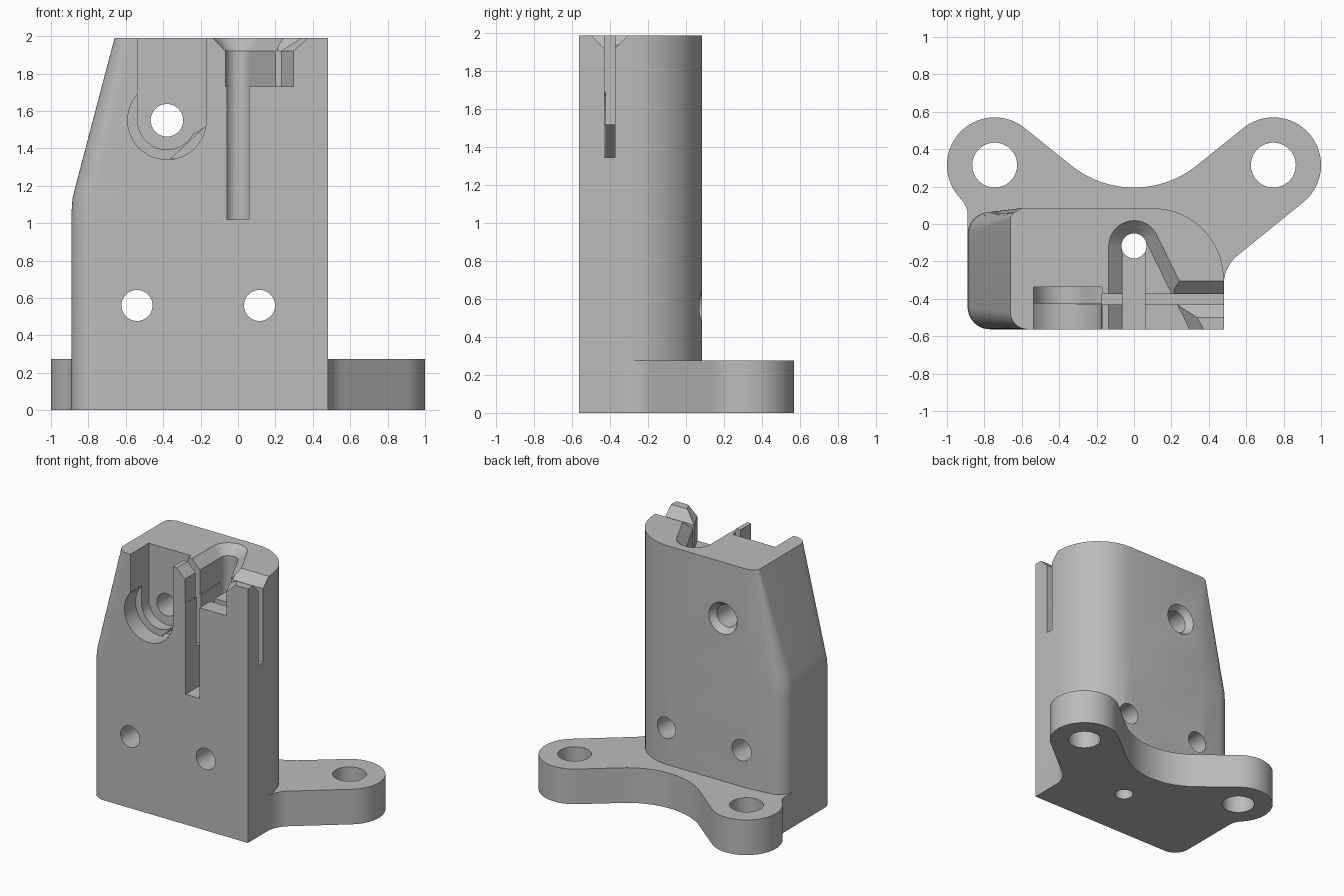
import bpy, bmesh, math
from mathutils import Vector

if "Cube" in bpy.data.objects:
    bpy.data.objects.remove(bpy.data.objects["Cube"])

TOP, FRONT, BACK = 1.99, -0.563, 0.085


def arc(cx, cy, r, a0, a1, n=24):
    """Points on an arc, angles in degrees."""
    return [(cx + r * math.cos(math.radians(a0 + (a1 - a0) * i / n)),
             cy + r * math.sin(math.radians(a0 + (a1 - a0) * i / n))) for i in range(n + 1)]


def rounded(corners, n=10):
    """Polygon of (x, y, radius) corners; radius 0 stays sharp."""
    out = []
    for i, (x, y, r) in enumerate(corners):
        p = Vector((x, y))
        if r == 0:
            out.append((x, y))
            continue
        a = (Vector(corners[i - 1][:2]) - p).normalized()
        b = (Vector(corners[(i + 1) % len(corners)][:2]) - p).normalized()
        half = a.angle(b) / 2
        t = r / math.tan(half)
        c = p + (a + b).normalized() * (r / math.sin(half))
        u, v = p + a * t - c, p + b * t - c
        turn = math.pi - 2 * half
        for k in range(n + 1):
            f = k / n
            q = c + (u * math.sin((1 - f) * turn) + v * math.sin(f * turn)) / math.sin(turn)
            out.append((q.x, q.y))
    return out


def loft(name, rings):
    """Closed solid through rings of 3D points with equal counts."""
    bm = bmesh.new()
    loops = [[bm.verts.new(p) for p in ring] for ring in rings]
    n = len(loops[0])
    for lo, hi in zip(loops, loops[1:]):
        for i in range(n):
            bm.faces.new((lo[i], lo[(i + 1) % n], hi[(i + 1) % n], hi[i]))
    bm.faces.new(loops[0][::-1])
    bm.faces.new(loops[-1])
    bmesh.ops.recalc_face_normals(bm, faces=bm.faces)
    mesh = bpy.data.meshes.new(name)
    bm.to_mesh(mesh)
    bm.free()
    obj = bpy.data.objects.new(name, mesh)
    bpy.context.collection.objects.link(obj)
    return obj


def prism(name, pts, lo, hi, axis="z"):
    """Extrude a 2D outline along an axis (outline in xy, xz or yz)."""
    place = {"z": lambda a, b, d: (a, b, d),
             "y": lambda a, b, d: (a, d, b),
             "x": lambda a, b, d: (d, a, b)}[axis]
    return loft(name, [[place(a, b, d) for a, b in pts] for d in (lo, hi)])


def circle(cx, cy, r, n=48):
    return arc(cx, cy, r, 0, 360, n)[:-1]


def rect(x0, y0, x1, y1):
    return [(x0, y0), (x1, y0), (x1, y1), (x0, y1)]


def combine(target, other, operation):
    mod = target.modifiers.new(operation, "BOOLEAN")
    mod.operation, mod.solver, mod.object = operation, "EXACT", other
    bpy.context.view_layer.objects.active = target
    bpy.ops.object.modifier_apply(modifier=mod.name)
    bpy.data.objects.remove(other)


# Upright block: left side leans inward near the top, big round at back right
def block_ring(z, left, r_front, r_back):
    pts = rounded([(left, FRONT, r_front), (0.48, FRONT, 0), (0.48, BACK, 0.38),
                   (-0.60, BACK, 0), (left, BACK - 0.035, r_back)])
    return [(x, y, z) for x, y in pts]


body = loft("bracket_body", [block_ring(0, -0.89, 0.12, 0.12),
                             block_ring(1.06, -0.89, 0.12, 0.12),
                             block_ring(1.13, -0.885, 0.12, 0.12),
                             block_ring(1.20, -0.868, 0.118, 0.118),
                             block_ring(TOP, -0.66, 0.09, 0.04)])

# Foot plate with two round mounting ears
ear_x, ear_y, ear_r = 0.745, 0.315, 0.255
foot_pts = [(-0.60, -0.30), (0.48, -0.34)]
foot_pts += rounded([(0.48, -0.34, 0), (0.48, -0.229, 0.2), (0.902, 0.118, 0)])[1:-1]
foot_pts += arc(ear_x, ear_y, ear_r, -50.6, 129.4, 40)
foot_pts += arc(0, 0.731, 0.536, -50.6, -129.4, 32)
foot_pts += arc(-ear_x, ear_y, ear_r, 50.6, 220, 40)
foot_pts += rounded([(-0.94, 0.151, 0), (-0.89, 0.09, 0.12), (-0.89, -0.10, 0)])[1:-1]
foot_pts += [(-0.89, -0.10)]
combine(body, prism("foot_plate", foot_pts, 0, 0.275), "UNION")

cutters = []

# Ear holes and the vertical bore
for side in (-1, 1):
    cutters.append(prism("ear_hole", circle(side * 0.745, ear_y, 0.12), -0.1, 0.5))
cutters.append(prism("vertical_bore", circle(0, -0.117, 0.067), -0.1, 2.1))

# Cross holes, with a countersink at the back of the upper one
bolt_x, bolt_z = -0.38, 1.55
for x, z, r in ((-0.54, 0.56, 0.083), (0.115, 0.56, 0.083), (bolt_x, bolt_z, 0.087)):
    cutters.append(prism("cross_hole", circle(x, z, r), -0.7, 0.3, "y"))
cutters.append(loft("countersink", [[(x, y, z) for x, z in circle(bolt_x, bolt_z, r)]
                                    for y, r in ((0.035, 0.087), (0.095, 0.13))]))

# Front bolt pocket: deep U channel plus a wider, shallower round recess
u_shape = [(-0.17, 2.1), (-0.537, 2.1)] + arc(bolt_x, bolt_z, 0.157, 180, 330, 24) + [(-0.17, 1.52)]
cutters.append(prism("bolt_channel", u_shape, -0.7, -0.337, "y"))
cutters.append(prism("bolt_recess", circle(bolt_x, bolt_z, 0.21), -0.7, -0.425, "y"))

# Front wire slot
cutters.append(prism("wire_slot", rect(-0.06, -0.7, 0.06, -0.117), 1.02, 2.1))

# Thin blade slot across the block
cutters.append(prism("blade_slot", [(-0.36, 1.345), (0.6, 1.345), (0.6, 2.1), (-0.17, 2.1),
                                    (-0.17, 1.52)], -0.43, -0.375, "y"))

# Flared pocket at the top and its bevelled rim
low = arc(0, -0.117, 0.067, 180, 26) + [(0.20, -0.375), (0.23, -0.43), (0.305, -0.58), (-0.067, -0.58)]
high = arc(0, -0.117, 0.137, 180, 26) + [(0.245, -0.305), (0.30, -0.43), (0.385, -0.58), (-0.137, -0.58)]
cutters.append(prism("flared_pocket", low, 1.73, 2.1))
cutters.append(loft("pocket_rim", [[(x, y, 1.92) for x, y in low],
                                   [(x, y, 1.992) for x, y in high]]))

# V-shaped lead-in above the right end of the blade slot
cutters.append(prism("lead_in", [(-0.43, 1.92), (-0.375, 1.92), (-0.303, 1.992), (-0.502, 1.992)],
                     0.215, 0.6, "x"))

for cutter in cutters:
    combine(body, cutter, "DIFFERENCE")

# Finish: one plain grey, smooth curves with sharp edges
grey = bpy.data.materials.new("plain_grey")
grey.diffuse_color = (0.5, 0.5, 0.5, 1)
grey.use_nodes = True
grey.node_tree.nodes["Principled BSDF"].inputs["Base Color"].default_value = grey.diffuse_color
body.data.materials.clear()
body.data.materials.append(grey)
bpy.ops.object.select_all(action="DESELECT")
body.select_set(True)
bpy.context.view_layer.objects.active = body
bpy.ops.object.shade_smooth_by_angle(angle=math.radians(25))
